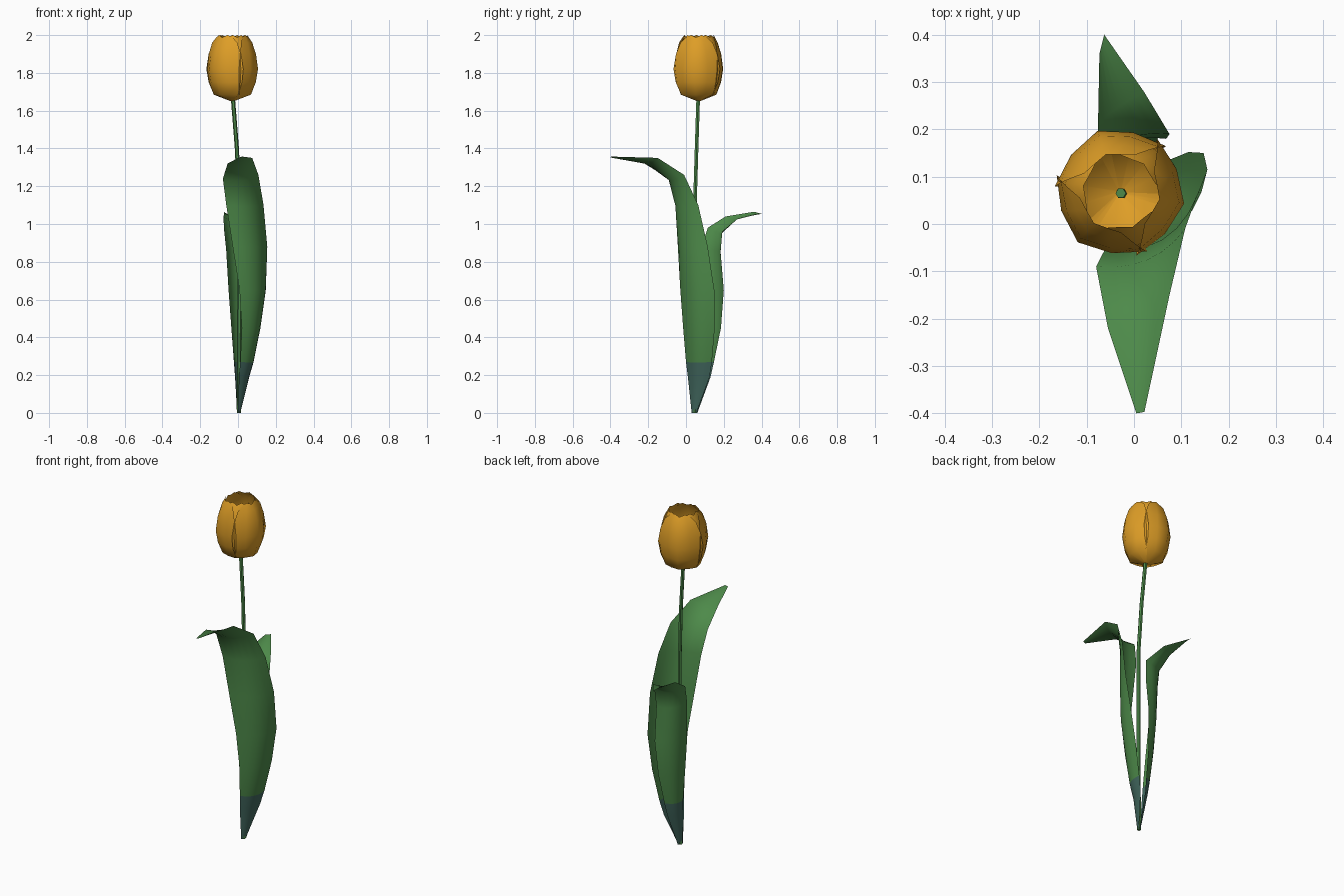
import bpy, math
from mathutils import Vector

if "Cube" in bpy.data.objects:
    bpy.data.objects.remove(bpy.data.objects["Cube"])


def material(name, rgb):
    m = bpy.data.materials.new(name)
    m.diffuse_color = (*rgb, 1)
    m.use_nodes = True
    m.node_tree.nodes["Principled BSDF"].inputs["Base Color"].default_value = m.diffuse_color
    return m


GREEN = material("leaf green", (0.075, 0.255, 0.068))
BLUE = material("blue green base", (0.055, 0.14, 0.115))
ORANGE = material("orange petal", (0.73, 0.34, 0.02))


def sheet(name, rows, mats, closed=False, rule=None):
    """Skin a grid of points, row by row."""
    n = len(rows[0])
    verts = [p for row in rows for p in row]
    faces = []
    for i in range(len(rows) - 1):
        for j in range(n if closed else n - 1):
            k = (j + 1) % n
            faces.append((i * n + j, i * n + k, (i + 1) * n + k, (i + 1) * n + j))
    if closed:
        faces.append(tuple(range(len(verts) - n, len(verts))))
        faces.append(tuple(reversed(range(n))))
    me = bpy.data.meshes.new(name)
    me.from_pydata(verts, [], faces)
    for m in mats:
        me.materials.append(m)
    if rule:
        for p in me.polygons:
            p.material_index = rule(p.center)
    ob = bpy.data.objects.new(name, me)
    bpy.context.collection.objects.link(ob)
    bpy.ops.object.select_all(action='DESELECT')
    ob.select_set(True)
    bpy.context.view_layer.objects.active = ob
    bpy.ops.object.shade_smooth_by_angle(angle=math.radians(50))
    return ob


def leaf(name, table):
    """Each row: one edge xyz, other edge xyz, outward bulge."""
    edges = [(Vector(r[0:3]), Vector(r[3:6]), r[6]) for r in table]
    mids = [(a + b) / 2 for a, b, _ in edges]
    rows = []
    for i, (a, b, bulge) in enumerate(edges):
        along = mids[min(i + 1, len(mids) - 1)] - mids[max(i - 1, 0)]
        out = (b - a).cross(along).normalized()
        rows.append([a.lerp(b, t / 6) + out * bulge * (1 - (t / 3 - 1) ** 2)
                     for t in range(7)])
    # lower part is blue green
    sheet(name, rows, [GREEN, BLUE], rule=lambda c: 1 if c.z < 0.27 else 0)


leaf("tall_leaf", [
    (0.0, 0.03, 0, 0.012, 0.055, 0, 0.004),
    (0.005, 0.01, 0.19, 0.058, 0.125, 0.19, 0.02),
    (0.012, 0.0, 0.27, 0.078, 0.137, 0.27, 0.03),
    (0.02, -0.015, 0.45, 0.115, 0.152, 0.45, 0.04),
    (0.008, -0.03, 0.65, 0.147, 0.15, 0.65, 0.05),
    (-0.028, -0.043, 0.88, 0.155, 0.115, 0.88, 0.05),
    (-0.062, -0.055, 1.1, 0.135, 0.065, 1.1, 0.045),
    (-0.08, -0.09, 1.24, 0.108, -0.01, 1.26, 0.035),
    (-0.055, -0.22, 1.32, 0.075, -0.15, 1.35, 0.012),
    (0.005, -0.4, 1.352, 0.022, -0.397, 1.357, 0),
])
leaf("short_leaf", [
    (0.012, 0.06, 0, -0.006, 0.04, 0, 0.004),
    (0.03, 0.13, 0.19, -0.013, 0.05, 0.19, 0.02),
    (0.038, 0.148, 0.27, -0.018, 0.052, 0.27, 0.027),
    (0.052, 0.185, 0.45, -0.033, 0.055, 0.45, 0.035),
    (0.065, 0.2, 0.65, -0.05, 0.06, 0.65, 0.042),
    (0.068, 0.18, 0.85, -0.063, 0.08, 0.87, 0.045),
    (0.075, 0.19, 0.96, -0.075, 0.115, 0.98, 0.035),
    (0.022, 0.278, 1.03, -0.076, 0.21, 1.04, 0.015),
    (-0.063, 0.4, 1.054, -0.073, 0.36, 1.065, 0),
])

# Stem: six-sided tube along a gently bent path
path = [(0.005, 0.048, 0), (0.007, 0.045, 0.6), (0.008, 0.047, 1.1),
        (-0.006, 0.056, 1.4), (-0.028, 0.065, 1.68)]
sheet("stem", [[Vector((x + 0.011 * math.cos(a * math.pi / 3),
                        y + 0.011 * math.sin(a * math.pi / 3), z)) for a in range(6)]
               for x, y, z in path], [GREEN, BLUE], closed=True)

# Petals: height, radius, half width in degrees
PROFILE = [(1.65, 0.008, 55), (1.685, 0.1, 58), (1.75, 0.126, 64), (1.82, 0.138, 65),
           (1.9, 0.127, 61), (1.96, 0.107, 54), (2.0, 0.085, 42)]


def petal(name, angle, scale, spread):
    rows = []
    for i, (z, r, half) in enumerate(PROFILE):
        row = []
        for t in (-1, -0.5, 0, 0.5, 1):
            a = math.radians(angle + t * half * spread)
            rr = r * scale * (0.94 if abs(t) == 0.5 else 1)
            # notched top rim
            dz = -0.012 if i == len(PROFILE) - 1 and abs(t) != 0.5 else 0
            row.append(Vector((-0.03 + rr * math.cos(a), 0.067 + rr * math.sin(a), z + dz)))
        rows.append(row)
    sheet(name, rows, [ORANGE])


for k in range(3):
    petal(f"outer_petal_{k + 1}", -10 + 120 * k, 1.0, 1.0)
    petal(f"inner_petal_{k + 1}", 50 + 120 * k, 0.92, 0.9)
